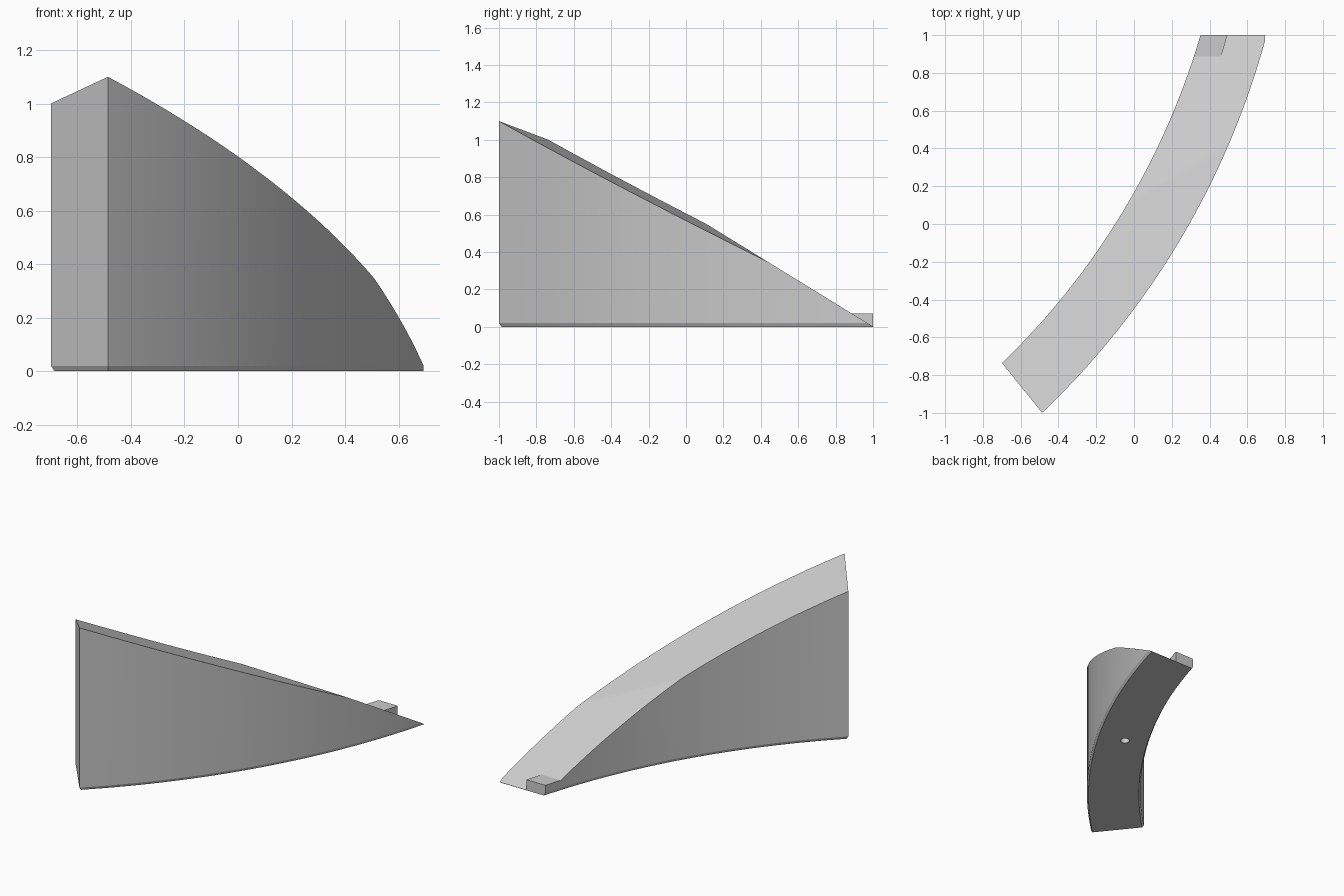
import bpy, bmesh, math
from mathutils import Vector

if "Cube" in bpy.data.objects:
    bpy.data.objects.remove(bpy.data.objects["Cube"], do_unlink=True)

CX, CY = -3.451, 2.115          # centre of the curved plan
R_IN, R_OUT = 3.963, 4.30
STEPS = 32

grey = bpy.data.materials.new("plain grey")
grey.use_nodes = True
colour = (0.6, 0.6, 0.6, 1)
grey.diffuse_color = colour
grey.node_tree.nodes["Principled BSDF"].inputs["Base Color"].default_value = colour


def arc(radius, start, z):
    """Points along an arc from a start angle to the straight back edge at y = 1."""
    end = math.asin((1 - CY) / radius)
    angles = [start + (end - start) * i / STEPS for i in range(STEPS + 1)]
    return [(CX + radius * math.cos(a), CY + radius * math.sin(a), z) for a in angles]


def curved_bar(r_in, r_out, start_in, start_out, levels):
    """Stack of curved outlines; each level is (z, inner inset, outer inset, end inset)."""
    bm = bmesh.new()
    rings = []
    for z, inset_in, inset_out, inset_end in levels:
        turn = inset_end / r_out
        inner = [bm.verts.new(p) for p in arc(r_in + inset_in, start_in + turn, z)]
        outer = [bm.verts.new(p) for p in arc(r_out - inset_out, start_out + turn, z)]
        rings.append((inner, outer))
    for i in range(STEPS):
        for inner, outer in (rings[0], rings[-1]):
            bm.faces.new((inner[i], inner[i + 1], outer[i + 1], outer[i]))
    for low, high in zip(rings, rings[1:]):
        a, b = low[0] + low[1][::-1], high[0] + high[1][::-1]
        for i in range(len(a)):
            j = (i + 1) % len(a)
            bm.faces.new((a[i], a[j], b[j], b[i]))
    bmesh.ops.recalc_face_normals(bm, faces=bm.faces)
    return bm


def slice_top(bm, point, normal):
    """Cut away everything above a plane and close the opening."""
    geom = bm.verts[:] + bm.edges[:] + bm.faces[:]
    bmesh.ops.bisect_plane(bm, geom=geom, dist=1e-5, plane_co=Vector(point),
                           plane_no=Vector(normal), clear_outer=True)
    rim = [e for e in bm.edges if e.is_boundary]
    bmesh.ops.holes_fill(bm, edges=rim, sides=0)
    bmesh.ops.recalc_face_normals(bm, faces=bm.faces)


def finish(bm, name):
    mesh = bpy.data.meshes.new(name)
    bm.to_mesh(mesh)
    bm.free()
    mesh.materials.append(grey)
    obj = bpy.data.objects.new(name, mesh)
    bpy.context.collection.objects.link(obj)
    return obj


def activate(obj):
    bpy.ops.object.select_all(action='DESELECT')
    obj.select_set(True)
    bpy.context.view_layer.objects.active = obj


# Curved ramp with a chamfered foot and two sloping top planes
start_in = math.atan2(-0.735 - CY, -0.70 - CX)
start_out = math.atan2(-1 - CY, -0.486 - CX)
bm = curved_bar(R_IN, R_OUT, start_in, start_out,
                [(0, 0.01, 0.01, 0.01), (0.02, 0, 0, 0), (1.4, 0, 0, 0)])
slice_top(bm, (-0.486, -1, 1.10), (0.0976, 0.4558, 1))
slice_top(bm, (0, 0.393, 0.375), (0, 0.615, 1))
ramp = finish(bm, "curved_ramp")

# Small round socket under the ramp
bm = bmesh.new()
bmesh.ops.create_cone(bm, cap_ends=True, segments=24, radius1=0.028, radius2=0.028, depth=0.2)
cutter = finish(bm, "socket_cutter")
cutter.location = (0.10, 0.03, 0)
cutter.hide_render = True
cut = ramp.modifiers.new("socket", 'BOOLEAN')
cut.operation, cut.solver, cut.object = 'DIFFERENCE', 'EXACT', cutter
activate(ramp)
bpy.ops.object.modifier_apply(modifier=cut.name)
bpy.data.objects.remove(cutter, do_unlink=True)

# Low stop block on the inner side of the thin end
begin = math.asin((0.84 - CY) / R_IN)
bm = curved_bar(R_IN, 4.10, begin, begin,
                [(0, 0.01, 0, 0), (0.02, 0, 0, 0), (0.072, 0, 0, 0)])
block = finish(bm, "stop_block")

for obj in (ramp, block):
    activate(obj)
    bpy.ops.object.shade_smooth_by_angle(angle=math.radians(15))
